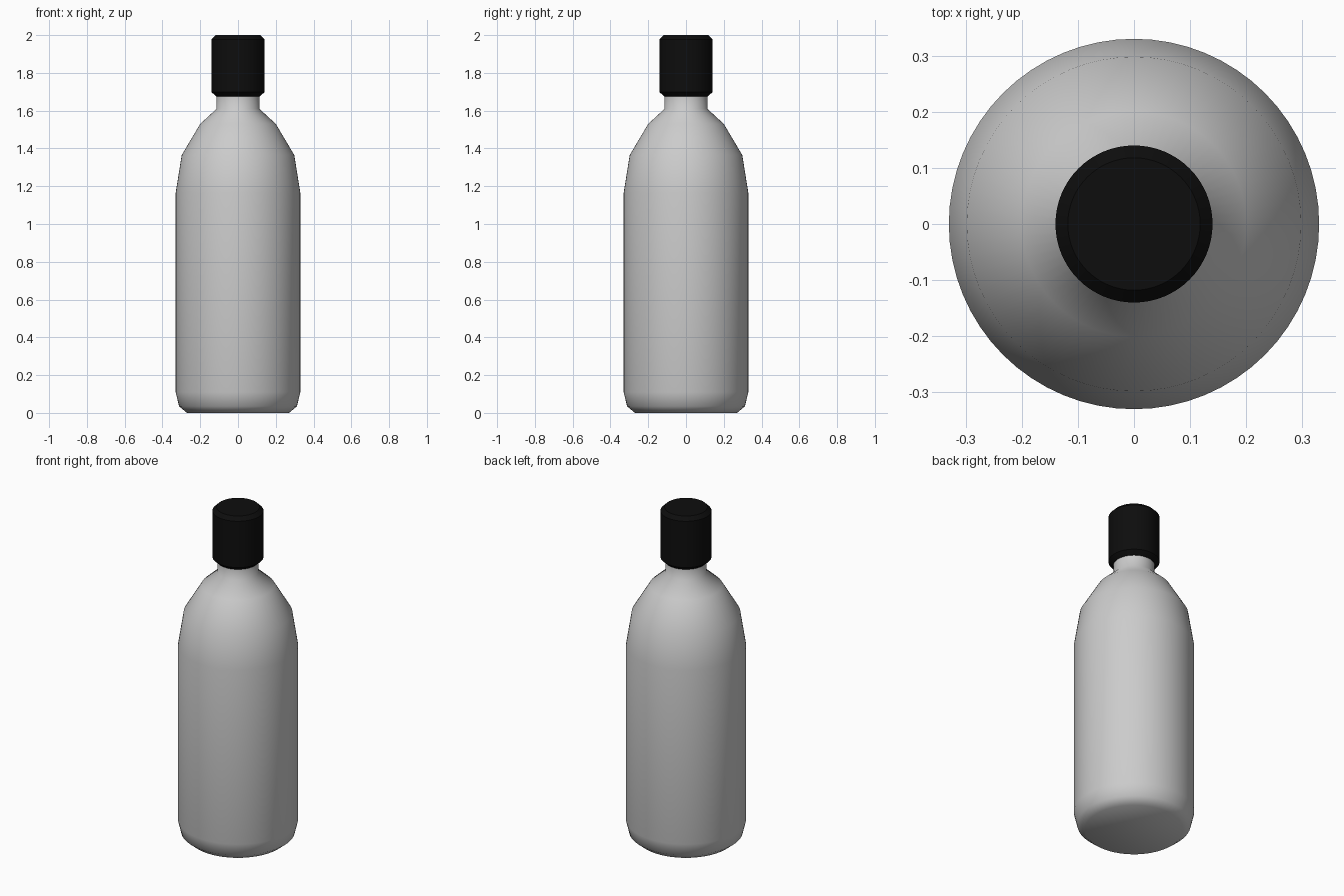
import bpy, bmesh, math

if "Cube" in bpy.data.objects:
    bpy.data.objects.remove(bpy.data.objects["Cube"])


def material(name, rgb):
    m = bpy.data.materials.new(name)
    m.diffuse_color = (*rgb, 1.0)
    m.use_nodes = True
    m.node_tree.nodes["Principled BSDF"].inputs["Base Color"].default_value = m.diffuse_color
    return m


def lathe(name, profile, mat, sides=64, angle=40):
    """Spin an (r, z) profile around z and close both ends."""
    bm = bmesh.new()
    rings = []
    for r, z in profile:
        rings.append([bm.verts.new((r * math.cos(2 * math.pi * i / sides),
                                    r * math.sin(2 * math.pi * i / sides), z))
                      for i in range(sides)])
    for low, high in zip(rings, rings[1:]):
        for i in range(sides):
            j = (i + 1) % sides
            bm.faces.new((low[i], low[j], high[j], high[i]))
    bm.faces.new(rings[0][::-1])
    bm.faces.new(rings[-1])
    mesh = bpy.data.meshes.new(name)
    bm.to_mesh(mesh)
    bm.free()
    mesh.materials.append(mat)
    obj = bpy.data.objects.new(name, mesh)
    bpy.context.collection.objects.link(obj)
    bpy.ops.object.select_all(action='DESELECT')
    obj.select_set(True)
    bpy.context.view_layer.objects.active = obj
    bpy.ops.object.shade_smooth_by_angle(angle=math.radians(angle))
    return obj


grey = material("light grey", (0.6, 0.6, 0.6))
black = material("black", (0.004, 0.004, 0.004))

# Bottle: chamfered base, straight wall, faceted shoulder, neck
lathe("bottle_body", [(0.27, 0.0), (0.312, 0.035), (0.33, 0.11), (0.33, 1.165),
                      (0.298, 1.365), (0.2, 1.53), (0.113, 1.61), (0.113, 1.69)],
      grey, angle=50)

# Cap: cylinder with small chamfers at both rims
lathe("cap", [(0.115, 1.675), (0.14, 1.698), (0.14, 1.978), (0.118, 2.0)], black)
